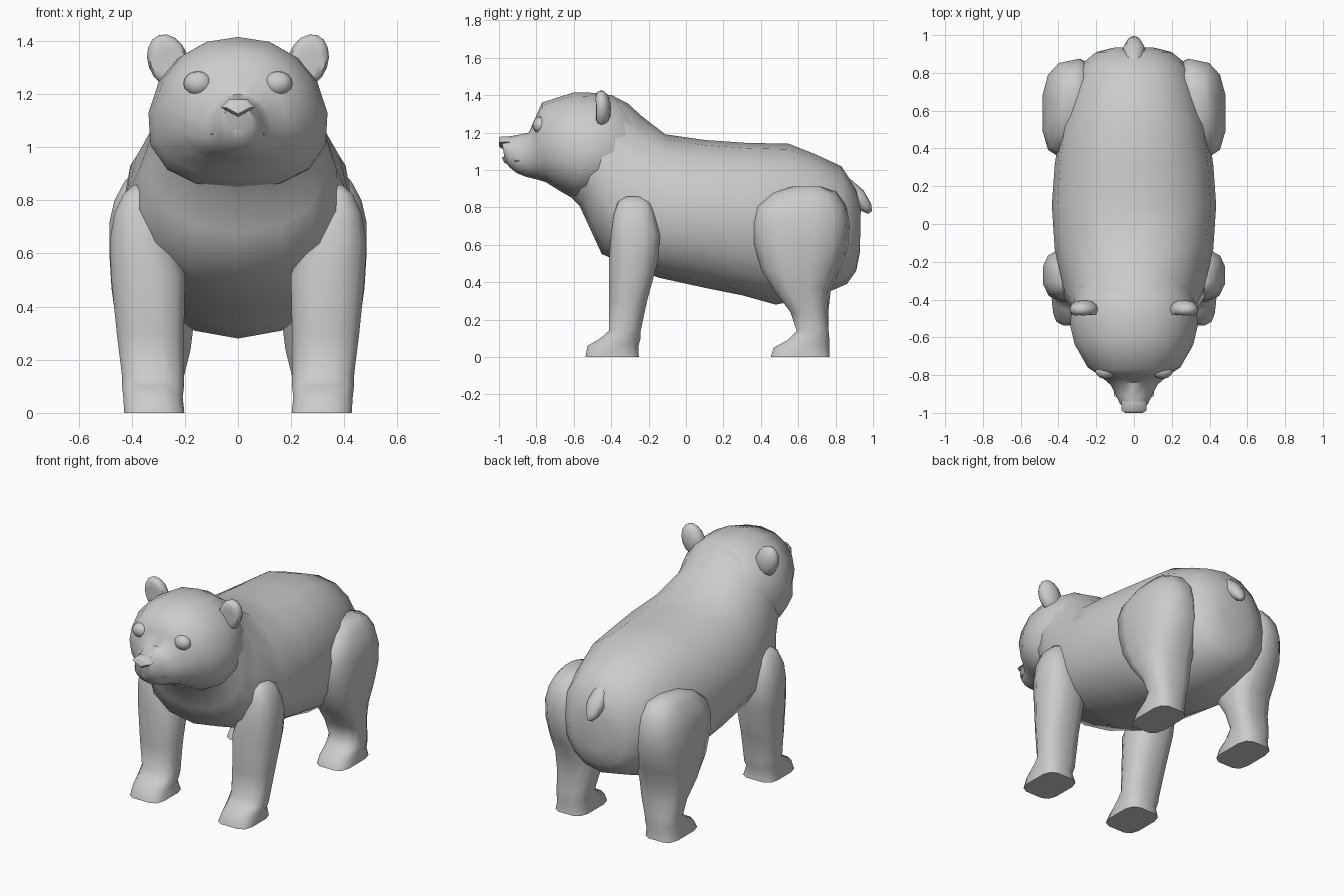
import bpy, bmesh, math
from mathutils import Matrix

fur = bpy.data.materials.new("grey_fur")
fur.diffuse_color = (0.6, 0.6, 0.6, 1)


def finish(bm, name, angle=50):
    bmesh.ops.recalc_face_normals(bm, faces=bm.faces)
    me = bpy.data.meshes.new(name)
    bm.to_mesh(me)
    bm.free()
    ob = bpy.data.objects.new(name, me)
    bpy.context.collection.objects.link(ob)
    me.materials.append(fur)
    bpy.ops.object.select_all(action='DESELECT')
    ob.select_set(True)
    bpy.context.view_layer.objects.active = ob
    bpy.ops.object.shade_smooth_by_angle(angle=math.radians(angle))
    return ob


def loft(name, rings, angle=50):
    """Skin a list of equal rings of points and cap both ends."""
    bm = bmesh.new()
    loops = [[bm.verts.new(p) for p in r] for r in rings]
    n = len(loops[0])
    for a, b in zip(loops, loops[1:]):
        for i in range(n):
            j = (i + 1) % n
            bm.faces.new((a[i], a[j], b[j], b[i]))
    bm.faces.new(loops[0])
    bm.faces.new(loops[-1])
    return finish(bm, name, angle)


def power(v, e):
    return math.copysign(abs(v) ** e, v)


def hoop(yt, zt, yb, zb, w, pear=0.0, e=0.9, n=16):
    """Upright ring from its top and bottom points; pear widens the low half."""
    pts = []
    for i in range(n):
        t = 2 * math.pi * i / n
        s, c = power(math.sin(t), e), power(math.cos(t), e)
        k = (1 + s) / 2
        pts.append((w * c * (1 - pear * s), yb + (yt - yb) * k, zb + (zt - zb) * k))
    return pts


def slab(z, x0, x1, y0, y1, side, e=0.8, n=12, slope=0.0, turn=0.0):
    """Level ring filling a rectangle in x and y; turn swings the inner half back."""
    pts = []
    for i in range(n):
        t = 2 * math.pi * (i + 0.5) / n
        c, s = power(math.cos(t), e), power(math.sin(t), e)
        pts.append((side * ((x0 + x1) / 2 + (x1 - x0) / 2 * c),
                    (y0 + y1) / 2 + (y1 - y0) / 2 * s - turn * c, z - slope * c))
    return pts


def ball(name, loc, radii, tilt=0, dent=0):
    """Squashed sphere, optionally hollowed on its front."""
    bm = bmesh.new()
    bmesh.ops.create_uvsphere(bm, u_segments=12, v_segments=8, radius=1)
    for v in bm.verts:
        if v.co.y < -0.6:
            v.co.y += dent * (-v.co.y - 0.6) / 0.4
    bm.transform(Matrix.Translation(loc) @ Matrix.Rotation(tilt, 4, 'Y')
                 @ Matrix.Diagonal((*radii, 1)))
    return finish(bm, name, 60)


# trunk and neck, rump to throat
loft("body", [hoop(*r) for r in [
    (0.935, 0.80, 0.93, 0.56, 0.11), (0.91, 0.90, 0.91, 0.46, 0.20),
    (0.83, 1.02, 0.86, 0.39, 0.28), (0.70, 1.08, 0.72, 0.33, 0.34),
    (0.55, 1.14, 0.48, 0.28, 0.39), (0.32, 1.145, 0.30, 0.33, 0.42),
    (0.10, 1.16, 0.10, 0.37, 0.435), (-0.11, 1.19, -0.15, 0.425, 0.42, 0.06),
    (-0.24, 1.29, -0.45, 0.55, 0.37, 0.17), (-0.31, 1.355, -0.51, 0.68, 0.335, 0.13),
    (-0.37, 1.385, -0.57, 0.81, 0.315, 0.1), (-0.50, 1.32, -0.66, 0.90, 0.26)]])

# head and muzzle
loft("head", [hoop(*r) for r in [
    (-0.22, 1.25, -0.40, 0.90, 0.28, 0.1), (-0.31, 1.345, -0.48, 0.86, 0.315, 0.12),
    (-0.39, 1.398, -0.54, 0.84, 0.333, 0.12),
    (-0.48, 1.412, -0.60, 0.845, 0.337, 0.12), (-0.60, 1.415, -0.67, 0.885, 0.315, 0.12),
    (-0.77, 1.36, -0.75, 0.935, 0.245, 0.05), (-0.805, 1.28, -0.80, 0.95, 0.18, 0.1),
    (-0.84, 1.20, -0.86, 0.965, 0.125, 0.1), (-0.91, 1.185, -0.905, 0.983, 0.095, 0.1),
    (-0.955, 1.178, -0.945, 1.015, 0.075, 0.1), (-0.988, 1.172, -0.97, 1.06, 0.052, 0.1)]])


# nose wedge and lips, as outlines pushed forward
def nose_ring(y, s):
    return [(x * s, y, 1.15 + z * s) for x, z in
            ((-0.035, 0.03), (0.035, 0.03), (0.065, 0), (0, -0.035), (-0.065, 0))]


def lip_ring(y, s):
    return [(-0.105 * s, y + 0.06, 1.048), (0, y, 1.05 + 0.025 * s),
            (0.105 * s, y + 0.06, 1.048), (0, y + 0.015, 1.05 - 0.02 * s)]


loft("nose", [nose_ring(-0.94, 1), nose_ring(-0.988, 1), nose_ring(-1.0, 0.7)])
loft("lips", [lip_ring(-0.88, 1.05), lip_ring(-0.97, 1), lip_ring(-0.985, 0.6)])

# tail
loft("tail", [hoop(*r, n=8) for r in [
    (0.83, 0.98, 0.80, 0.90, 0.03), (0.88, 0.95, 0.86, 0.85, 0.05),
    (0.95, 0.89, 0.91, 0.80, 0.06), (0.99, 0.82, 0.94, 0.78, 0.04),
    (0.995, 0.78, 0.975, 0.765, 0.015)]], 60)

# (z, inner x, outer x, front y, back y, outward slope, turn)
front_leg = [
    (0.0, 0.20, 0.43, -0.54, -0.25, 0, 0), (0.06, 0.205, 0.435, -0.53, -0.25, 0, 0),
    (0.10, 0.20, 0.44, -0.46, -0.24, 0, 0), (0.14, 0.20, 0.44, -0.415, -0.24, 0, 0),
    (0.30, 0.20, 0.46, -0.415, -0.205, 0, 0), (0.52, 0.195, 0.482, -0.415, -0.145, 0, 0),
    (0.65, 0.245, 0.485, -0.405, -0.135, 0, 0), (0.76, 0.295, 0.468, -0.39, -0.165, 0.01, 0),
    (0.83, 0.325, 0.435, -0.365, -0.19, 0.01, 0), (0.858, 0.345, 0.395, -0.32, -0.24, 0, 0)]
hind_leg = [
    (0.0, 0.215, 0.43, 0.45, 0.77, 0, 0), (0.05, 0.21, 0.43, 0.465, 0.77, 0, 0),
    (0.09, 0.205, 0.43, 0.54, 0.77, 0, 0), (0.14, 0.20, 0.43, 0.59, 0.765, 0, 0),
    (0.24, 0.175, 0.44, 0.56, 0.76, 0, 0.01), (0.36, 0.16, 0.465, 0.47, 0.77, 0, 0.02),
    (0.47, 0.165, 0.48, 0.405, 0.82, 0, 0.025), (0.60, 0.18, 0.488, 0.37, 0.865, 0, 0.03),
    (0.72, 0.20, 0.487, 0.36, 0.87, 0, 0.03), (0.81, 0.215, 0.468, 0.385, 0.85, 0.01, 0.03),
    (0.88, 0.25, 0.43, 0.47, 0.80, 0.01, 0.02), (0.912, 0.29, 0.39, 0.57, 0.72, 0, 0)]

for side, tag in ((-1, "left"), (1, "right")):
    for part, rows, e in (("front_leg", front_leg, 0.8), ("hind_leg", hind_leg, 0.72)):
        # soles are squarer than the limbs
        loft(f"{part}_{tag}", [slab(z, a, b, c, d, side, slope=s, turn=t,
                                    e=0.5 if z < 0.03 else e)
                               for z, a, b, c, d, s, t in rows], 75)
    ball(f"ear_{tag}", (side * 0.263, -0.453, 1.325), (0.076, 0.052, 0.103),
         side * math.radians(20), dent=0.5)
    ball(f"eye_{tag}", (side * 0.15, -0.778, 1.24), (0.055, 0.042, 0.046))
